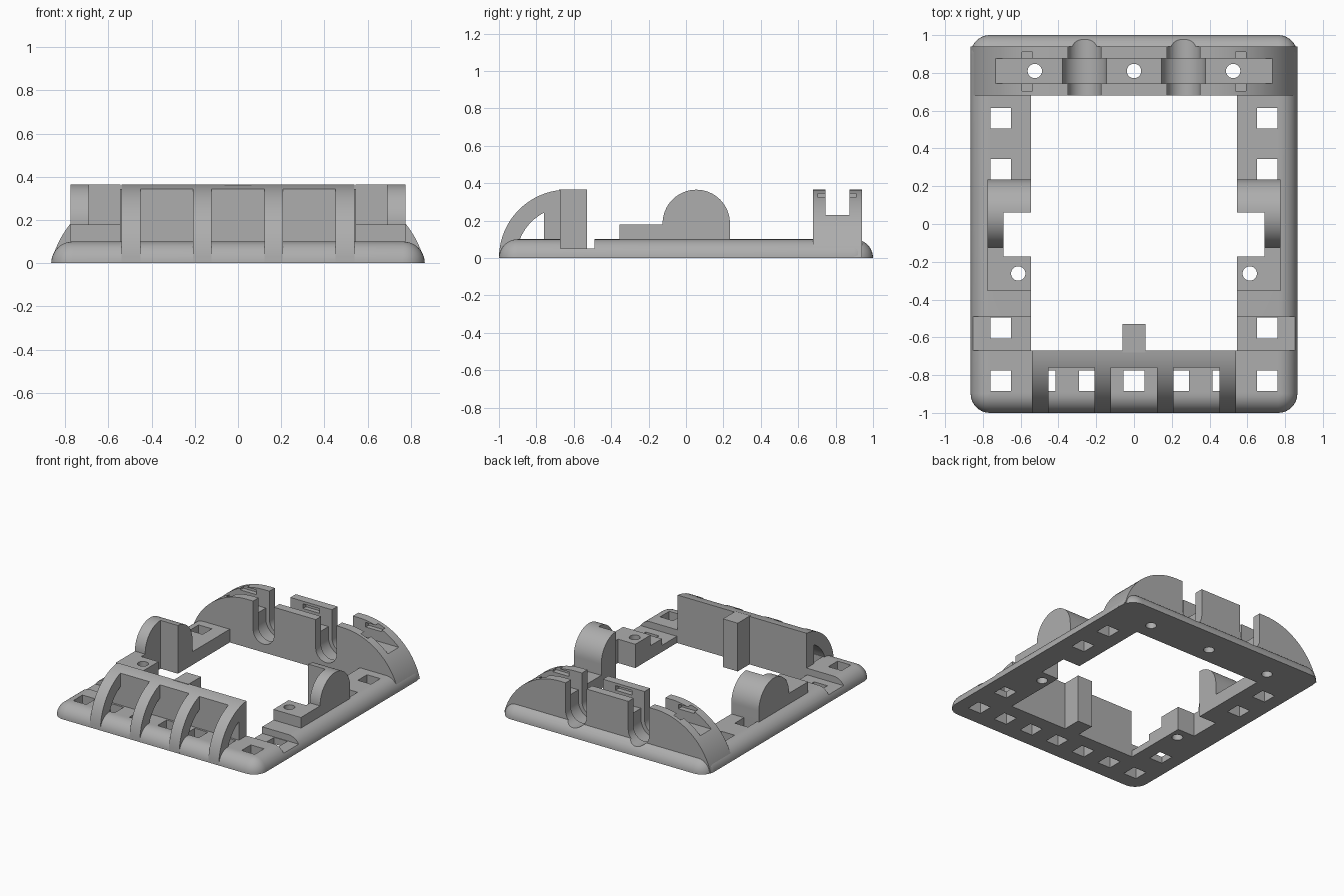
import bpy, bmesh
from math import sin, cos, pi, asin, sqrt

if "Cube" in bpy.data.objects:
    bpy.data.objects.remove(bpy.data.objects["Cube"], do_unlink=True)

grey = bpy.data.materials.new("plain grey")
grey.use_nodes = True
COLOUR = (0.42, 0.42, 0.42, 1)
grey.diffuse_color = COLOUR
grey.node_tree.nodes["Principled BSDF"].inputs["Base Color"].default_value = COLOUR


def finish(bm, name):
    bmesh.ops.recalc_face_normals(bm, faces=bm.faces)
    mesh = bpy.data.meshes.new(name)
    bm.to_mesh(mesh)
    bm.free()
    obj = bpy.data.objects.new(name, mesh)
    mesh.materials.append(grey)
    bpy.context.collection.objects.link(obj)
    return obj


def prism(name, outline, lo, hi, axis):
    """Extrude a flat outline along one axis."""
    place = {"x": lambda a, b, t: (t, a, b),
             "y": lambda a, b, t: (a, t, b),
             "z": lambda a, b, t: (a, b, t)}[axis]
    bm = bmesh.new()
    rings = [[bm.verts.new(place(a, b, t)) for a, b in outline] for t in (lo, hi)]
    bridge(bm, *rings)
    for ring in rings:
        bm.faces.new(ring)
    return finish(bm, name)


def bridge(bm, low, high):
    n = len(low)
    for i in range(n):
        j = (i + 1) % n
        bm.faces.new((low[i], low[j], high[j], high[i]))


def arc(cx, cy, r, start, end, steps):
    return [(cx + r * cos(start + (end - start) * i / steps),
             cy + r * sin(start + (end - start) * i / steps)) for i in range(steps + 1)]


def box(x0, x1, y0, y1, z0, z1, name="cutter"):
    return prism(name, [(x0, y0), (x1, y0), (x1, y1), (x0, y1)], z0, z1, "z")


def rod(a, b, r, lo, hi, axis, steps=40):
    return prism("cutter", arc(a, b, r, 0, 2 * pi, steps)[:-1], lo, hi, axis)


def cut(obj, cutter):
    """Subtract a temporary helper and discard it."""
    cutter.hide_render = True
    mod = obj.modifiers.new("cut", "BOOLEAN")
    mod.operation, mod.solver, mod.object = "DIFFERENCE", "EXACT", cutter
    bpy.context.view_layer.objects.active = obj
    bpy.ops.object.modifier_apply(modifier=mod.name)
    bpy.data.objects.remove(cutter, do_unlink=True)


HALF_X, HALF_Y, DECK, TOP = 0.865, 1.0, 0.1, 0.365
INNER = 0.545


# Base frame: rounded rectangle with a quarter-round outer edge
def rounded_rect(inset):
    corner, pts = 0.102 - inset, []
    for k, (sx, sy) in enumerate([(1, 1), (-1, 1), (-1, -1), (1, -1)]):
        pts += arc(sx * (HALF_X - 0.102), sy * (HALF_Y - 0.102), corner,
                   k * pi / 2, (k + 1) * pi / 2, 8)
    return pts


bm = bmesh.new()
levels = [(DECK * (1 - cos(a)), DECK * sin(a)) for a in (i * pi / 20 for i in range(11))]
rings = [[bm.verts.new((x, y, z)) for x, y in rounded_rect(inset)] for inset, z in levels]
for low, high in zip(rings, rings[1:]):
    bridge(bm, low, high)
bm.faces.new(rings[0])
bm.faces.new(rings[-1])
frame = finish(bm, "base_frame")
cut(frame, box(-INNER, INNER, -0.67, 0.68, -1, 1))

# Square lashing holes, side openings and strap slots
HOLE = 0.055
for i in range(-3, 4):
    x = i * 0.235
    cut(frame, box(x - HOLE, x + HOLE, -0.885, -0.775, -1, 1))
for s in (-1, 1):
    for y in (-0.55, 0.29, 0.56):
        cut(frame, box(s * 0.705 - HOLE, s * 0.705 + HOLE, y - HOLE, y + HOLE, -1, 1))
    cut(frame, box(s * 0.72 - 0.2, s * 0.72 + 0.2, -0.67, -0.49, 0.05, 1))

# Front guard: quarter-round body hollowed to leave four arched ribs
profile = [(-0.67, 0.005)] + arc(-0.635, 0, TOP, pi / 2 + asin(0.035 / TOP), pi - 0.014, 20)
guard = prism("front_guard", profile, -0.54, 0.54, "x")
for x in (-0.33, 0, 0.33):
    cut(guard, box(x - 0.122, x + 0.122, -1.2, -0.76, -1, 1))
r = 0.272
start = pi - asin(sqrt(r * r - 0.125 ** 2) / r)
start = pi - (pi - start)
arch = arc(-0.635, 0, r, start, pi, 16) + [(-0.907, -0.2), (-0.76, -0.2)]
cut(guard, prism("cutter", arch, -1, 1, "x"))
tab = box(-0.062, 0.062, -0.68, -0.53, 0, TOP, "guard_tab")

# Rear support: wall with rounded shoulders and a lengthwise channel
lift = 0.115
right = arc(0.4, -lift, 0.48, asin((lift + 0.005) / 0.48), pi / 2, 20)
rear = prism("rear_support", right + [(-x, z) for x, z in reversed(right)], 0.68, 0.94, "y")
cut(rear, box(-1, 1, 0.745, 0.875, 0.23, 1))
for x in (-0.525, 0, 0.525):
    cut(rear, box(x - 0.068, x + 0.068, 0.705, 0.91, 0.31, 0.345))

# Round-bottomed grooves through the rear wall, wider inside the channel
for x in (-0.262, 0.262):
    for half, y0, y1 in ((0.0875, 0.6, 1.1), (0.1175, 0.745, 0.875)):
        for part in (rear, frame):
            outline = [(x + half, 1)] + arc(x, 0.15, half, 0, -pi, 24) + [(x - half, 1)]
            cut(part, prism("cutter", outline, y0, y1, "y"))

# Screw holes through the rear channel
for x in (-0.525, 0, 0.525):
    for part in (rear, frame):
        cut(part, rod(x, 0.81, 0.038, -1, 1, "z"))

# Side posts: half-round bracket with a low drilled foot
parts = [frame, guard, tab, rear]
for s, name in ((1, "left_post"), (-1, "right_post")):
    outline = ([(-0.355, 0.005), (0.235, 0.005)] + arc(0.055, 0.185, 0.18, 0, pi, 32)
               + [(-0.125, 0.18), (-0.355, 0.18)])
    lo, hi = sorted((s * INNER, s * 0.775))
    post = prism(name, outline, lo, hi, "x")
    for part in (post, frame):
        lo, hi = sorted((s * 0.4, s * 0.69))
        cut(part, box(lo, hi, -0.172, 0.06, -1, 1))
        cut(part, rod(s * 0.613, -0.262, 0.038, -1, 1, "z"))
    parts.append(post)

# Smooth curved surfaces while keeping edges sharp
for part in parts:
    bpy.ops.object.select_all(action="DESELECT")
    part.select_set(True)
    bpy.context.view_layer.objects.active = part
    bpy.ops.object.shade_smooth_by_angle(angle=pi / 6)
